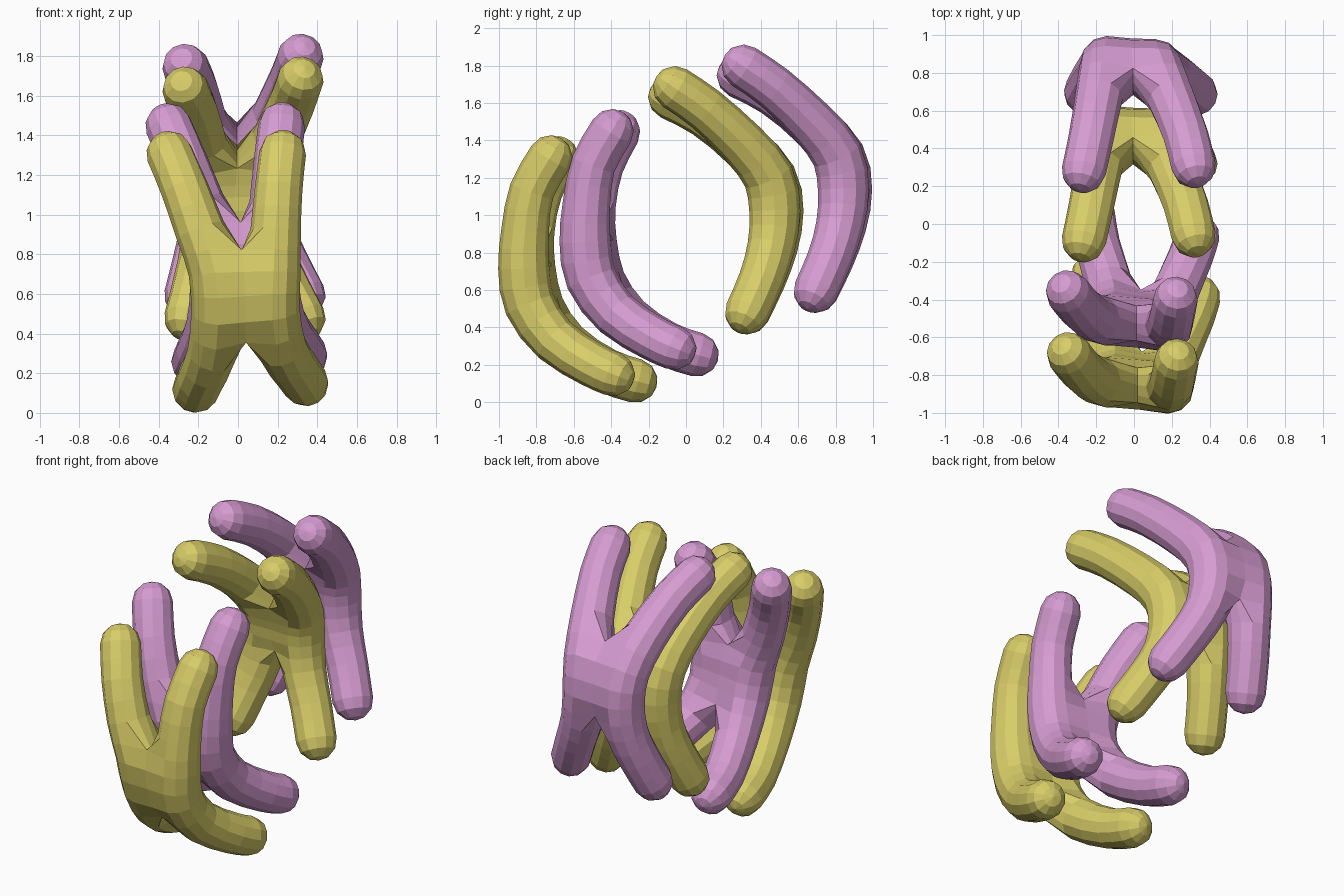
import bpy, bmesh, math
from mathutils import Vector

if "Cube" in bpy.data.objects:
    bpy.data.objects.remove(bpy.data.objects["Cube"])

SIDES = 12


def material(name, rgb):
    m = bpy.data.materials.new(name)
    m.diffuse_color = (*rgb, 1)
    m.use_nodes = True
    m.node_tree.nodes["Principled BSDF"].inputs["Base Color"].default_value = m.diffuse_color
    return m


yellow = material("mustard_yellow", (0.69, 0.61, 0.14))
pink = material("orchid_pink", (0.67, 0.33, 0.64))


def at(pts, t):
    """Catmull-Rom point at parameter t along the path."""
    n = len(pts) - 1
    i = min(int(t), n - 1)
    u = t - i
    b, c = pts[i], pts[i + 1]
    a = pts[i - 1] if i > 0 else 2 * b - c
    d = pts[i + 2] if i + 2 <= n else 2 * c - b
    return 0.5 * (2 * b + (c - a) * u + (2 * a - 5 * b + 4 * c - d) * u * u
                  + (3 * b - a - 3 * c + d) * u ** 3)


def tangents_of(path):
    n = len(path)
    return [(path[min(i + 1, n - 1)] - path[max(i - 1, 0)]).normalized() for i in range(n)]


def frame(t):
    side = (Vector((1, 0, 0)) - t * t.x).normalized()
    return side, t.cross(side)


def tube(bm, path, radii, middle, web, inner):
    """Rod with rounded ends; inner side is drawn to the middle line where web > 0."""
    tan, mid_tan = tangents_of(path), tangents_of(middle)
    caps = [math.radians(a) for a in (62, 32)]
    stations = [(path[0] - tan[0] * radii[0] * math.sin(a), tan[0], radii[0] * math.cos(a), None)
                for a in caps]
    stations += [(path[i], tan[i], radii[i], i) for i in range(len(path))]
    stations += [(path[-1] + tan[-1] * radii[-1] * math.sin(a), tan[-1], radii[-1] * math.cos(a), None)
                 for a in reversed(caps)]
    rings = []
    for p, t, r, i in stations:
        side, up = frame(t)
        ring = []
        for k in range(SIDES):
            c, s = math.cos(k * math.tau / SIDES), math.sin(k * math.tau / SIDES)
            co = p + r * (side * c + up * s)
            if i is not None and web[i] > 0 and c * inner > 0.1:
                co = middle[i] + frame(mid_tan[i])[1] * (r * s * 1.12 * web[i])
            ring.append(bm.verts.new(co))
        rings.append(ring)
    for lo, hi in zip(rings, rings[1:]):
        for k in range(SIDES):
            j = (k + 1) % SIDES
            bm.faces.new((lo[k], lo[j], hi[j], hi[k]))
    for ring, p, d, r in ((rings[0], path[0], -tan[0], radii[0]),
                          (rings[-1], path[-1], tan[-1], radii[-1])):
        tip = bm.verts.new(p + d * r)
        for k in range(SIDES):
            bm.faces.new((ring[k], ring[(k + 1) % SIDES], tip))


def cross_body(name, left, right, waist, offset, mat):
    """Two bent rods merged side by side at the waist."""
    left = [Vector(p) for p in left]
    right = [Vector(p) for p in right]
    bm = bmesh.new()
    centre = 0.5 * sum(waist)
    ts = [i * 0.5 for i in range(2 * len(left) - 1)]
    radii = [0.118 + 0.02 * math.exp(-((t - centre) / 1.7) ** 2) for t in ts]
    middle = [(at(left, t) + at(right, t)) / 2 for t in ts]
    # the web is full inside the waist and thinner at its two ends
    web = [0 if not waist[0] <= t <= waist[1] else 0.72 if t in waist else 1 for t in ts]
    tube(bm, [at(left, t) for t in ts], radii, middle, web, 1)
    tube(bm, [at(right, t) for t in ts], radii, middle, web, -1)
    bmesh.ops.translate(bm, verts=bm.verts, vec=offset)
    bmesh.ops.recalc_face_normals(bm, faces=bm.faces)
    me = bpy.data.meshes.new(name)
    bm.to_mesh(me)
    bm.free()
    me.materials.append(mat)
    bpy.context.collection.objects.link(bpy.data.objects.new(name, me))


# front pair: bent forward, low
front_left = [(-.215, -.27, .115), (-.19, -.43, .17), (-.13, -.64, .305), (-.10, -.785, .50),
              (-.115, -.835, .72), (-.19, -.83, .92), (-.27, -.78, 1.13), (-.345, -.69, 1.305)]
front_right = [(.34, -.39, .15), (.305, -.50, .20), (.22, -.70, .33), (.175, -.835, .52),
               (.18, -.868, .72), (.19, -.86, .92), (.205, -.825, 1.13), (.225, -.725, 1.31)]
# back pair: bent the other way, high
back_left = [(-.265, -.085, 1.63), (-.225, .10, 1.535), (-.185, .31, 1.37), (-.155, .455, 1.2),
             (-.145, .492, 1.02), (-.165, .47, .83), (-.21, .41, .65), (-.255, .33, .48)]
back_right = [(.315, -.06, 1.68), (.275, .10, 1.57), (.195, .30, 1.385), (.13, .44, 1.21),
              (.115, .475, 1.02), (.15, .455, .83), (.235, .40, .65), (.325, .325, .48)]

cross_body("front_outer_cross", front_left, front_right, (2.5, 4.5), (0, 0, 0), yellow)
cross_body("front_inner_cross", front_left, front_right, (2.5, 4.5), (-.005, .328, .14), pink)
cross_body("back_inner_cross", back_left, back_right, (2.5, 4.5), (0, 0, 0), yellow)
cross_body("back_outer_cross", back_left, back_right, (2.5, 4.5), (0, .367, .115), pink)
